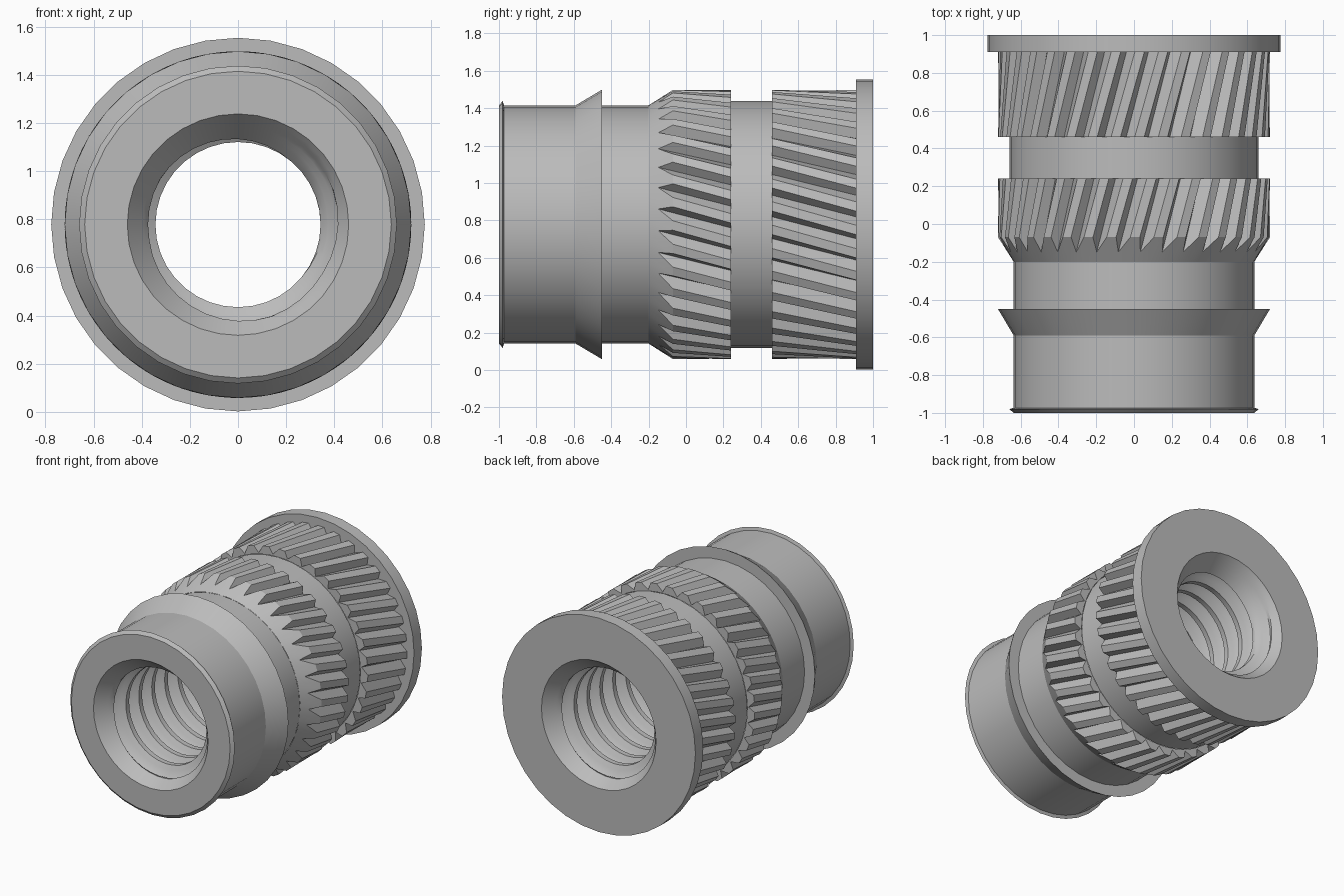
import bpy, bmesh
from math import sin, cos, pi, radians

cube = bpy.data.objects.get("Cube")
if cube:
    bpy.data.objects.remove(cube)

SIDES = 36          # sides of the lathed parts, also the number of knurl teeth
AXIS_Z = 0.778      # height of the axis, which runs along y
TWIST = 0.39        # knurl twist in radians per unit of length
PITCH = 0.148       # thread pitch
MINOR, MAJOR = 0.343, 0.42

steel = bpy.data.materials.new("grey metal")
steel.use_nodes = True
steel.diffuse_color = (0.5, 0.5, 0.5, 1)
steel.node_tree.nodes["Principled BSDF"].inputs["Base Color"].default_value = (0.5, 0.5, 0.5, 1)
parts = []


def skin(name, rings, closed=True):
    """Join rings of (radius, angle, y) points into one surface."""
    bm = bmesh.new()
    rows = [[bm.verts.new((r * sin(a), y, AXIS_Z + r * cos(a))) for r, a, y in ring]
            for ring in rings]
    n = len(rows[0])
    for low, high in zip(rows, rows[1:]):
        for i in range(n if closed else n - 1):
            j = (i + 1) % n
            bm.faces.new((low[i], low[j], high[j], high[i]))
    bmesh.ops.remove_doubles(bm, verts=bm.verts[:], dist=1e-5)
    bmesh.ops.dissolve_degenerate(bm, edges=bm.edges[:], dist=1e-5)
    mesh = bpy.data.meshes.new(name)
    bm.to_mesh(mesh)
    bm.free()
    mesh.materials.append(steel)
    obj = bpy.data.objects.new(name, mesh)
    bpy.context.collection.objects.link(obj)
    parts.append(obj)


def lathe(name, profile):
    skin(name, [[(r, 2 * pi * i / SIDES, y) for i in range(SIDES)] for r, y in profile])


# Each tooth: crest start, crest end, then the groove bottom
TOOTH = ((0.0, 0.72), (0.4, 0.72), (0.62, 0.67))


def tooth_ring(y_of_r, radius=None):
    ring = []
    for i in range(SIDES):
        for t, r in TOOTH:
            y = y_of_r(r)
            ring.append((radius or r, 2 * pi * (i + t) / SIDES + TWIST * y, y))
    return ring


def knurl(name, y0, y1, base0, base1, lead=None):
    """Twisted teeth between two end walls, or with a conical lead-in."""
    lead = lead or (lambda r: y0)
    skin(name, [tooth_ring(lambda r: y0, base0), tooth_ring(lead),
                tooth_ring(lambda r: y1), tooth_ring(lambda r: y1, base1)])


# Plain front sleeve with its end lip and barb
lathe("front_sleeve", [(0.46, -1), (0.637, -1), (0.66, -0.98), (0.637, -0.973),
                       (0.637, -0.59), (0.72, -0.45), (0.637, -0.45), (0.637, -0.2)])

# Knurled bands with a groove between them
knurl("front_knurl", -0.2, 0.24, 0.637, 0.66,
      lambda r: -0.2 + (r - 0.637) * 0.13 / 0.083)
lathe("middle_groove", [(0.66, 0.24), (0.66, 0.46)])
knurl("rear_knurl", 0.46, 0.91, 0.66, 0.66)

# Rear flange
lathe("rear_flange", [(0.66, 0.91), (0.776, 0.91), (0.776, 1), (0.46, 1)])


# Threaded bore, opened by a chamfer at each end
def bore_point(k, i):
    turn = i / SIDES
    y = max(-1.0, min(1.0, PITCH * (k / 8 + turn)))
    t = (k % 8) / 8
    depth = max(0.0, min(1.0, (min(t, 1 - t) - 0.125) / 0.3125))
    chamfer = 0.46 - 0.8 * (1 - abs(y))
    return max(MINOR + (MAJOR - MINOR) * depth, chamfer) if abs(y) < 1 else 0.46, 2 * pi * turn, y


half = int(8 / PITCH) + 10
skin("threaded_bore", [[bore_point(k, i) for i in range(SIDES + 1)]
                       for k in range(half, -half - 1, -1)], closed=False)

# Smooth the round surfaces and keep the edges crisp
bpy.ops.object.select_all(action="DESELECT")
for obj in parts:
    obj.select_set(True)
bpy.context.view_layer.objects.active = parts[0]
bpy.ops.object.shade_smooth_by_angle(angle=radians(25))
